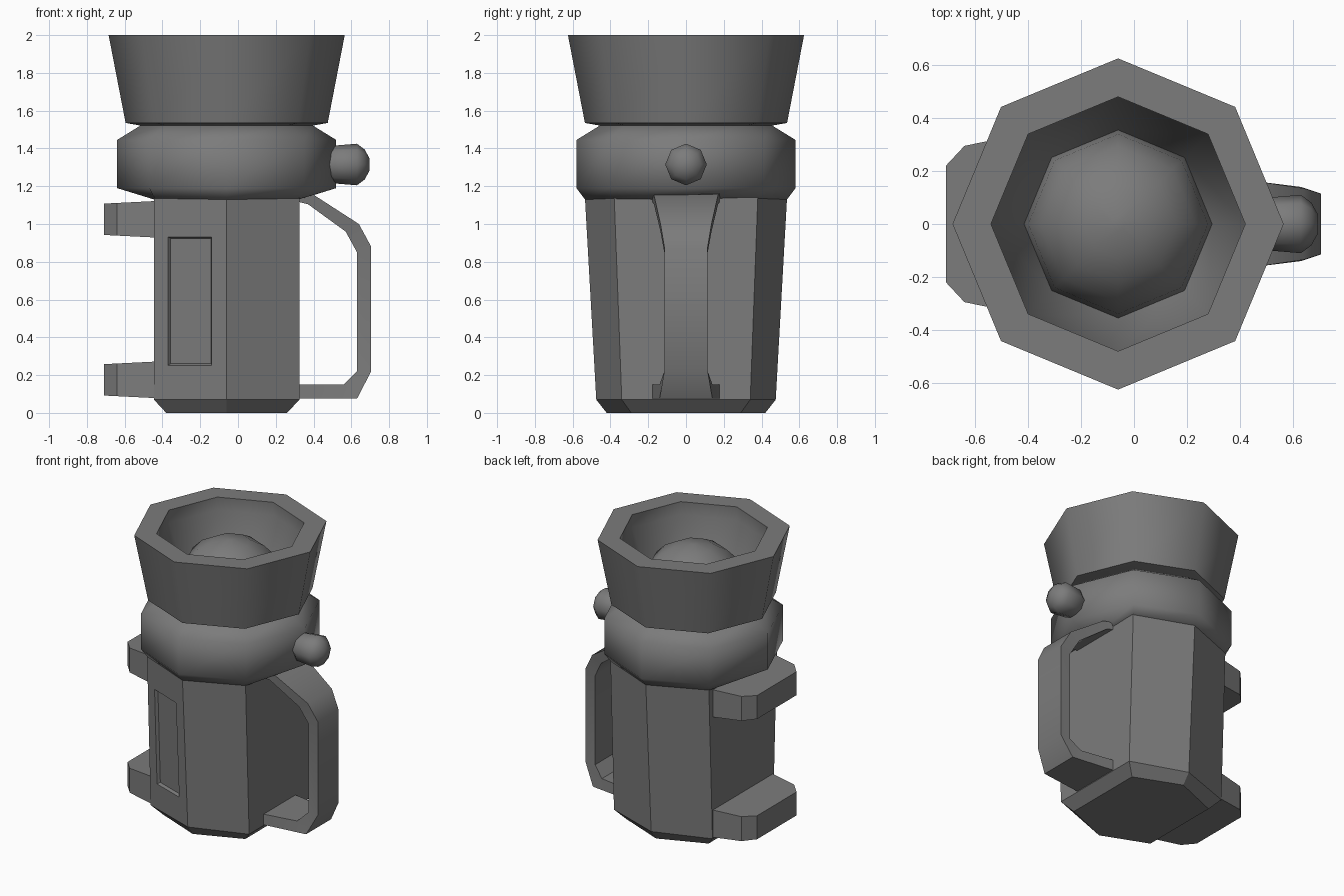
import bpy, bmesh, math
from mathutils import Vector

cube = bpy.data.objects.get("Cube")
if cube:
    bpy.data.objects.remove(cube)

AXIS_X = -0.06   # the vessel stands a little off centre

grey = bpy.data.materials.new("mid_grey")
grey.use_nodes = True
COLOUR = (0.2, 0.2, 0.2, 1)
grey.diffuse_color = COLOUR
grey.node_tree.nodes["Principled BSDF"].inputs["Base Color"].default_value = COLOUR


def finish(name, bm, angle):
    """Turn a bmesh into a named, shaded object."""
    bmesh.ops.recalc_face_normals(bm, faces=bm.faces[:])
    mesh = bpy.data.meshes.new(name)
    bm.to_mesh(mesh)
    bm.free()
    mesh.materials.append(grey)
    obj = bpy.data.objects.new(name, mesh)
    bpy.context.collection.objects.link(obj)
    bpy.ops.object.select_all(action='DESELECT')
    bpy.context.view_layer.objects.active = obj
    obj.select_set(True)
    bpy.ops.object.shade_smooth_by_angle(angle=math.radians(angle))
    return obj


def loft(rings):
    """Skin a list of point rings and cap both ends."""
    bm = bmesh.new()
    rows = [[bm.verts.new(p) for p in ring] for ring in rings]
    n = len(rows[0])
    for a, b in zip(rows, rows[1:]):
        for i in range(n):
            j = (i + 1) % n
            bm.faces.new((a[i], a[j], b[j], b[i]))
    bm.faces.new(rows[0][::-1])
    bm.faces.new(rows[-1])
    return bm


def octagon(r, z, limit=9):
    """Eight points about the vessel axis, optionally cut flat at +-limit in x."""
    pts = []
    for i in range(8):
        a = i * math.pi / 4
        x = max(-limit, min(limit, r * math.cos(a)))
        pts.append(Vector((AXIS_X + x, r * math.sin(a), z)))
    return pts


# Hopper: flared outer wall, thick rim, tapering throat
hopper = [(0.45, 1.52), (0.535, 1.535), (0.625, 2.0), (0.48, 2.0),
          (0.48, 1.91), (0.355, 1.6)]
finish("hopper", loft([octagon(r, z) for r, z in hopper]), 50)

# Domed plug in the throat
dome = []
for k in range(6):
    t = k / 5 * math.radians(86)
    dome.append(octagon(0.355 * math.cos(t), 1.6 + 0.33 * math.sin(t)))
finish("throat_dome", loft(dome), 60)

# Collar: chamfered band that closes onto the flat-sided body
collar = [octagon(0.535, 1.13, 0.385), octagon(0.58, 1.19),
          octagon(0.58, 1.445), octagon(0.45, 1.525)]
finish("collar", loft(collar), 65)


# Body: six-sided vessel, front and back ridges taper downward
def hexagon(half_x, ridge, shoulder, z):
    return [Vector((AXIS_X + x, y, z)) for x, y in (
        (half_x, -shoulder), (half_x, shoulder), (0, ridge),
        (-half_x, shoulder), (-half_x, -shoulder), (0, -ridge))]


body = loft([hexagon(0.32, 0.42, 0.29, 0), hexagon(0.385, 0.475, 0.34, 0.07),
             hexagon(0.385, 0.535, 0.38, 1.14)])

# Recessed sight panel on the front face at the right-hand side
body.faces.ensure_lookup_table()
bmesh.ops.recalc_face_normals(body, faces=body.faces[:])
panel = min((f for f in body.faces if f.calc_center_median().z > 0.3 and len(f.verts) == 4),
            key=lambda f: f.calc_center_median().x + f.calc_center_median().y)
old = [v.co.copy() for v in panel.verts]


def corner(side, top):
    return next(p for p in old if (p.x < -0.2) == side and (p.z > 0.6) == top)


low = (corner(True, False), corner(False, False))
high = (corner(True, True), corner(False, True))
bmesh.ops.inset_individual(body, faces=[panel], thickness=0.05)
for v in panel.verts:
    u = 0.19 if v.co.x < -0.25 else 0.79
    h = 0.805 if v.co.z > 0.6 else 0.17
    v.co = low[0].lerp(low[1], u).lerp(high[0].lerp(high[1], u), h)
bmesh.ops.inset_individual(body, faces=[panel], thickness=0.012, depth=-0.02)
finish("body", body, 30)

# Handle: strap section swept down the side, (outer x, z, inner x, z, half width)
strap = [(0.33, 1.165, 0.31, 1.12, 0.18), (0.40, 1.155, 0.37, 1.105, 0.17),
         (0.64, 1.0, 0.57, 0.96, 0.135), (0.705, 0.88, 0.63, 0.85, 0.115),
         (0.705, 0.22, 0.63, 0.22, 0.115), (0.63, 0.075, 0.56, 0.15, 0.14),
         (0.31, 0.075, 0.31, 0.15, 0.18)]
finish("handle", loft([[(xo, -w, zo), (xo, w, zo), (xi, w, zi), (xi, -w, zi)]
                       for xo, zo, xi, zi, w in strap]), 30)

# Side knob
knob = [(0.44, 0.085), (0.49, 0.085), (0.51, 0.1), (0.63, 0.11), (0.67, 0.08), (0.695, 0.035)]
rings = []
for x, r in knob:
    rings.append([(x, r * math.cos(i * math.pi / 4), 1.315 + r * math.sin(i * math.pi / 4))
                  for i in range(8)])
finish("side_knob", loft(rings), 50)

# Two mounting brackets on the opposite side
outline = [(-0.42, 0.34), (-0.64, 0.295), (-0.71, 0.22)]
outline += [(x, -y) for x, y in reversed(outline)]
for name, z in (("lower_bracket", 0.175), ("upper_bracket", 1.025)):
    slab = []
    for s in (-1, 1):
        slab.append([(x, y, z + s * (0.083 + 0.05 * (x + 0.71))) for x, y in outline])
    finish(name, loft(slab), 30)
